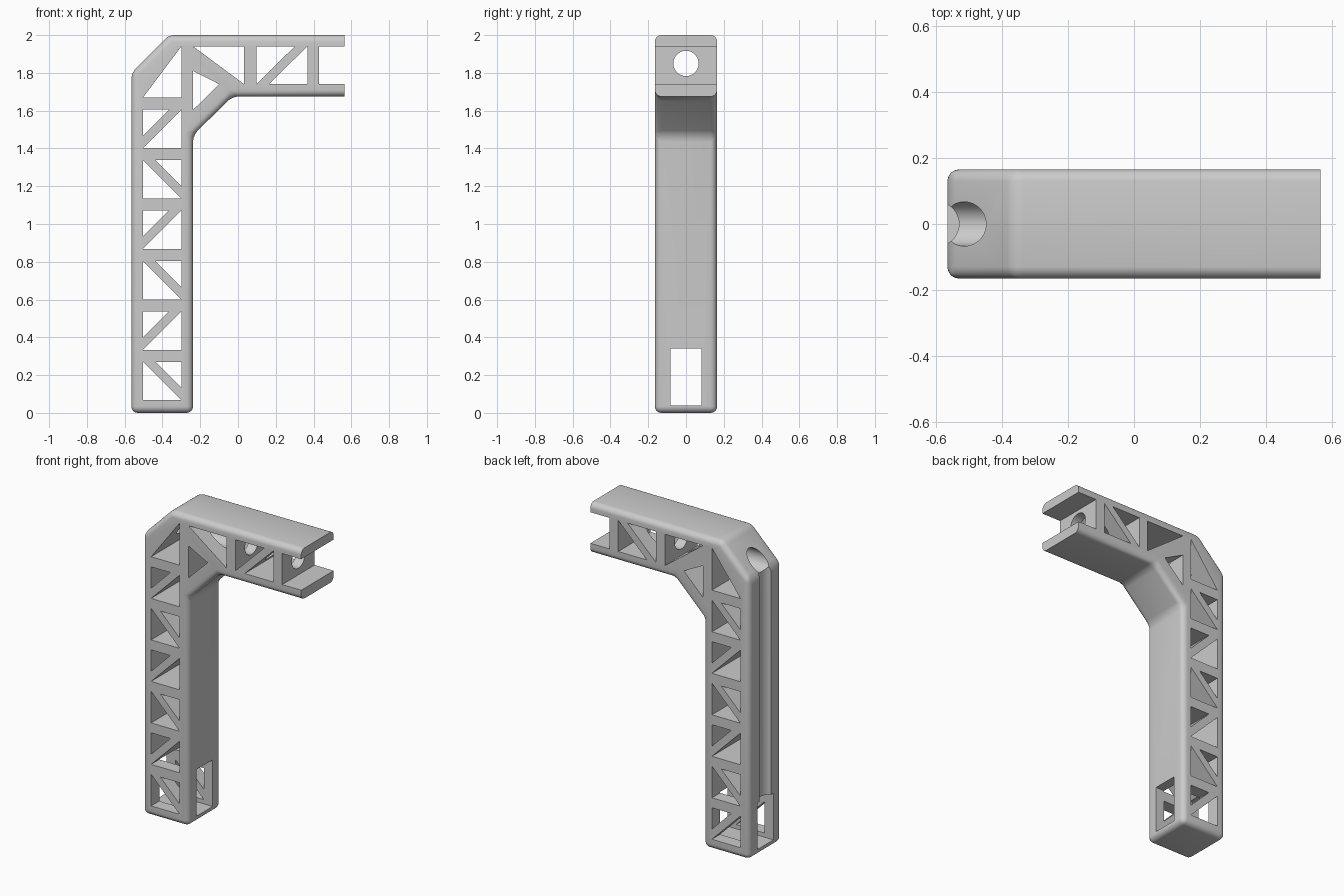
import bpy, bmesh
from math import radians, pi
from mathutils import Matrix

cube = bpy.data.objects.get("Cube")
if cube:
    bpy.data.objects.remove(cube)

grey = bpy.data.materials.new("plain_grey")
grey.use_nodes = True
colour = (0.6, 0.6, 0.6, 1)
grey.diffuse_color = colour
grey.node_tree.nodes["Principled BSDF"].inputs["Base Color"].default_value = colour

END, HALF = 0.565, 0.165    # open end of the arm, half depth
R = 0.067                   # radius of the cable bore


def make(name, bm):
    bmesh.ops.recalc_face_normals(bm, faces=bm.faces)
    mesh = bpy.data.meshes.new(name)
    bm.to_mesh(mesh)
    bm.free()
    ob = bpy.data.objects.new(name, mesh)
    mesh.materials.append(grey)
    bpy.context.collection.objects.link(ob)
    return ob


def prism(bm, outline, half):
    """Extrude an x-z outline along y."""
    face = bm.faces.new([bm.verts.new((x, -half, z)) for x, z in outline])
    top = bmesh.ops.extrude_face_region(bm, geom=[face])["geom"]
    for v in top:
        if isinstance(v, bmesh.types.BMVert):
            v.co.y = half


def rect(x0, x1, z0, z1):
    return [(x0, z0), (x1, z0), (x1, z1), (x0, z1)]


def bore(name, length, matrix):
    bm = bmesh.new()
    bmesh.ops.create_cone(bm, cap_ends=True, segments=48, radius1=R, radius2=R,
                          depth=length, matrix=matrix)
    return make(name, bm)


# Bent frame: column, chamfered corner and arm with rounded outer edges
bm = bmesh.new()
prism(bm, [(-END, 0), (-0.238, 0), (-0.238, 1.47), (-0.03, 1.675),
           (END, 1.675), (END, 2), (-0.365, 2), (-END, 1.8)], HALF)
bmesh.ops.recalc_face_normals(bm, faces=bm.faces)
rounded = [e for e in bm.edges if not all(v.co.x > END - 0.001 for v in e.verts)]
bmesh.ops.bevel(bm, geom=rounded, offset=0.035, segments=6, profile=0.5,
                affect='EDGES', clamp_overlap=True)
frame = make("truss_frame", bm)

# Triangular windows of the truss
holes = bmesh.new()
L, M, W, G = -0.503, -0.3, 0.203, 0.066
for i in range(6):
    b = 0.067 + i * 0.267
    t = b + W
    if i % 2 == 0:
        prism(holes, [(L, b), (M, b), (L, t)], 0.3)
        prism(holes, [(L + G, t), (M, t), (M, b + G)], 0.3)
    else:
        prism(holes, [(L, b), (M, b), (M, t)], 0.3)
        prism(holes, [(L, t), (M - G, t), (L, b + G)], 0.3)
lo, hi = 1.74, 1.94
prism(holes, [(L, 1.67), (M, 1.67), (M, hi)], 0.3)
prism(holes, [(-0.237, hi), (0.033, hi), (0.033, lo)], 0.3)
prism(holes, [(-0.237, 1.81), (-0.237, 1.605), (-0.1, lo)], 0.3)
prism(holes, [(0.097, lo), (0.097, hi), (0.3, hi)], 0.3)
prism(holes, [(0.163, lo), (0.367, lo), (0.367, hi)], 0.3)
prism(holes, rect(0.43, 0.8, lo, hi), 0.3)      # open fork at the arm's end

slot = bmesh.new()
prism(slot, rect(-0.8, 0, 0.04, 0.34), 0.082)

cutters = [
    make("window_cutter", holes),
    make("slot_cutter", slot),
    bore("arm_bore_cutter", 2, Matrix.Translation((0, 0, 1.85)) @ Matrix.Rotation(pi / 2, 4, 'Y')),
    bore("back_groove_cutter", 1.7, Matrix.Translation((-0.597, 0, 1.05))),
]

# Cut everything out of the frame
bpy.ops.object.select_all(action='DESELECT')
bpy.context.view_layer.objects.active = frame
frame.select_set(True)
for c in cutters:
    mod = frame.modifiers.new(c.name, 'BOOLEAN')
    mod.operation, mod.solver, mod.object = 'DIFFERENCE', 'EXACT', c
    bpy.ops.object.modifier_apply(modifier=mod.name)
    bpy.data.objects.remove(c)
bpy.ops.object.shade_smooth_by_angle(angle=radians(30))
